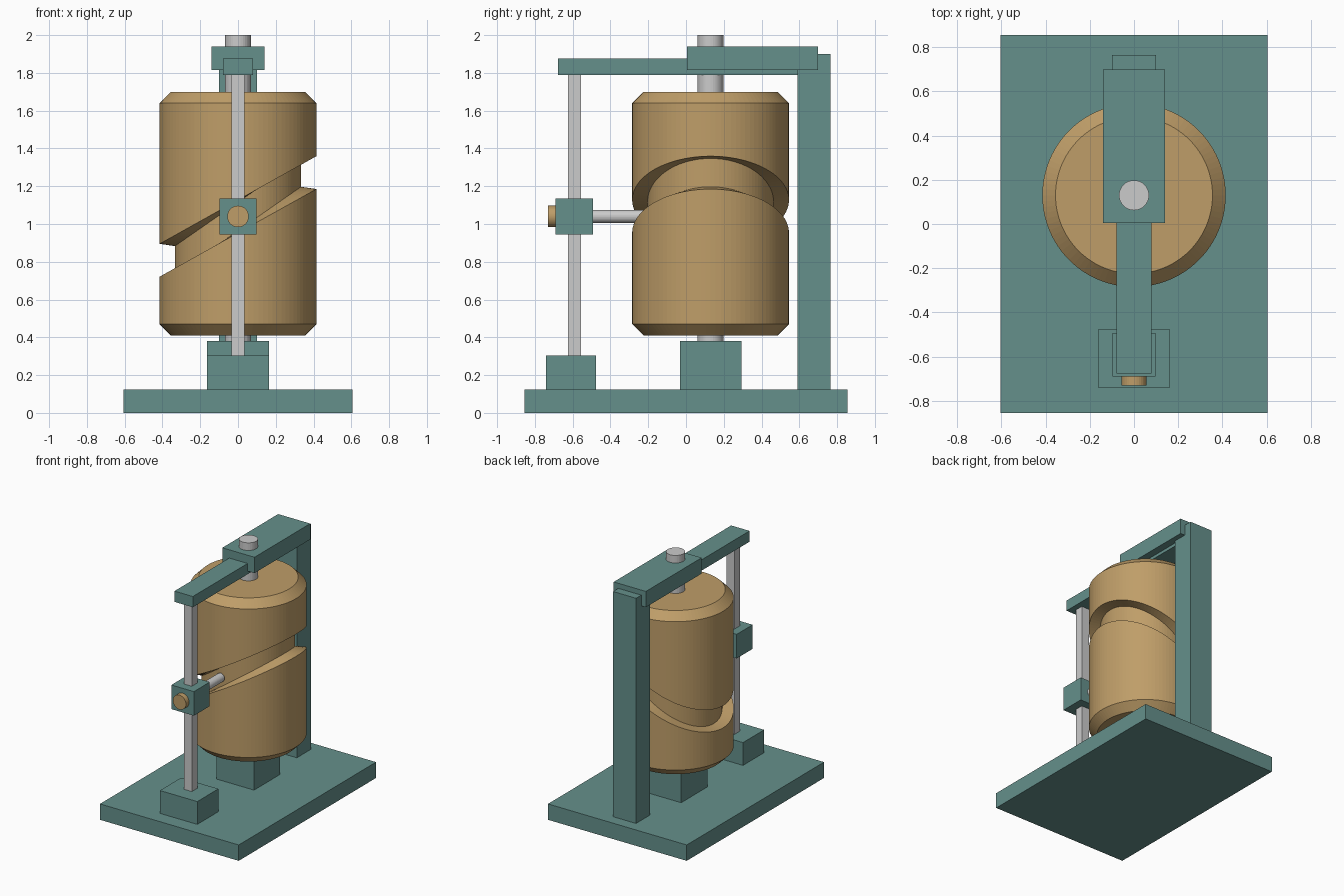
import bpy, bmesh
from math import cos, sin, tau, pi

if "Cube" in bpy.data.objects:
    bpy.data.objects.remove(bpy.data.objects["Cube"])


def material(name, rgb):
    m = bpy.data.materials.new(name)
    m.diffuse_color = (*rgb, 1)
    m.use_nodes = True
    m.node_tree.nodes["Principled BSDF"].inputs["Base Color"].default_value = m.diffuse_color
    return m


TEAL = material("teal_paint", (0.13, 0.28, 0.26))
BRONZE = material("bronze", (0.52, 0.34, 0.14))


def finish(name, bm, mat):
    bmesh.ops.recalc_face_normals(bm, faces=bm.faces)
    mesh = bpy.data.meshes.new(name)
    bm.to_mesh(mesh)
    bm.free()
    ob = bpy.data.objects.new(name, mesh)
    bpy.context.collection.objects.link(ob)
    if mat:
        mesh.materials.append(mat)
    return ob


def box(name, x, y, z, mat=TEAL):
    """Box from (min, max) ranges on each axis."""
    bm = bmesh.new()
    bmesh.ops.create_cube(bm, size=1)
    for v in bm.verts:
        v.co = [(r[0] + r[1]) / 2 + c * (r[1] - r[0])
                for r, c in zip((x, y, z), v.co)]
    return finish(name, bm, mat)


def rod(name, radius, start, length, along_y=False, mat=None, sides=32):
    """Cylinder from a start point, along +z or +y."""
    bm = bmesh.new()
    bmesh.ops.create_cone(bm, cap_ends=True, segments=sides,
                          radius1=radius, radius2=radius, depth=length)
    ob = finish(name, bm, mat)
    ob.location = start
    ob.location[1 if along_y else 2] += length / 2
    if along_y:
        ob.rotation_euler.x = pi / 2
    return ob


AXIS_Y = 0.13    # drum axis
PIN_Z = 1.04     # follower height, middle of the groove
LIFT = 0.232     # rise and fall of the groove

# Frame: base plate, bearing block, guide foot, rear column and top arms
box("base_plate", (-0.605, 0.605), (-0.855, 0.855), (0, 0.125))
box("lower_bearing_block", (-0.163, 0.163), (-0.033, 0.293), (0.12, 0.38))
box("guide_foot", (-0.163, 0.163), (-0.74, -0.477), (0.12, 0.305))
box("rear_column", (-0.1, 0.1), (0.59, 0.765), (0.12, 1.9))
box("upper_bearing_arm", (-0.14, 0.14), (0.005, 0.7), (1.815, 1.94))
box("guide_arm", (-0.08, 0.08), (-0.677, 0.6), (1.79, 1.875))

# Drum shaft and square guide rail
rod("drum_shaft", 0.068, (0, AXIS_Y, 0.3), 1.7)
box("guide_rail", (-0.034, 0.034), (-0.624, -0.556), (0.3, 1.795), None)

# Follower slider with pin and knob
box("follower_slider", (-0.098, 0.098), (-0.69, -0.492), (0.945, 1.135))
rod("follower_pin", 0.034, (0, -0.5, PIN_Z), 0.285, True)
rod("follower_knob", 0.057, (0, -0.73, PIN_Z), 0.05, True, BRONZE)

# Cam drum: turned profile (radius, height, groove wave factor)
profile = [(0.355, 0.41, 0), (0.415, 0.47, 0),
           (0.415, PIN_Z - 0.087, 1), (0.334, PIN_Z - 0.075, 1),
           (0.334, PIN_Z + 0.075, 1), (0.415, PIN_Z + 0.087, 1),
           (0.415, 1.64, 0), (0.355, 1.7, 0)]
N = 96
bm = bmesh.new()
rings = [[bm.verts.new((r * cos(tau * i / N), AXIS_Y + r * sin(tau * i / N),
                        z + wave * LIFT * cos(tau * i / N)))
          for i in range(N)] for r, z, wave in profile]
for a, b in zip(rings, rings[1:]):
    for i in range(N):
        j = (i + 1) % N
        bm.faces.new((a[i], a[j], b[j], b[i]))
bm.faces.new(rings[0][::-1])
bm.faces.new(rings[-1])
finish("cam_drum", bm, BRONZE)
